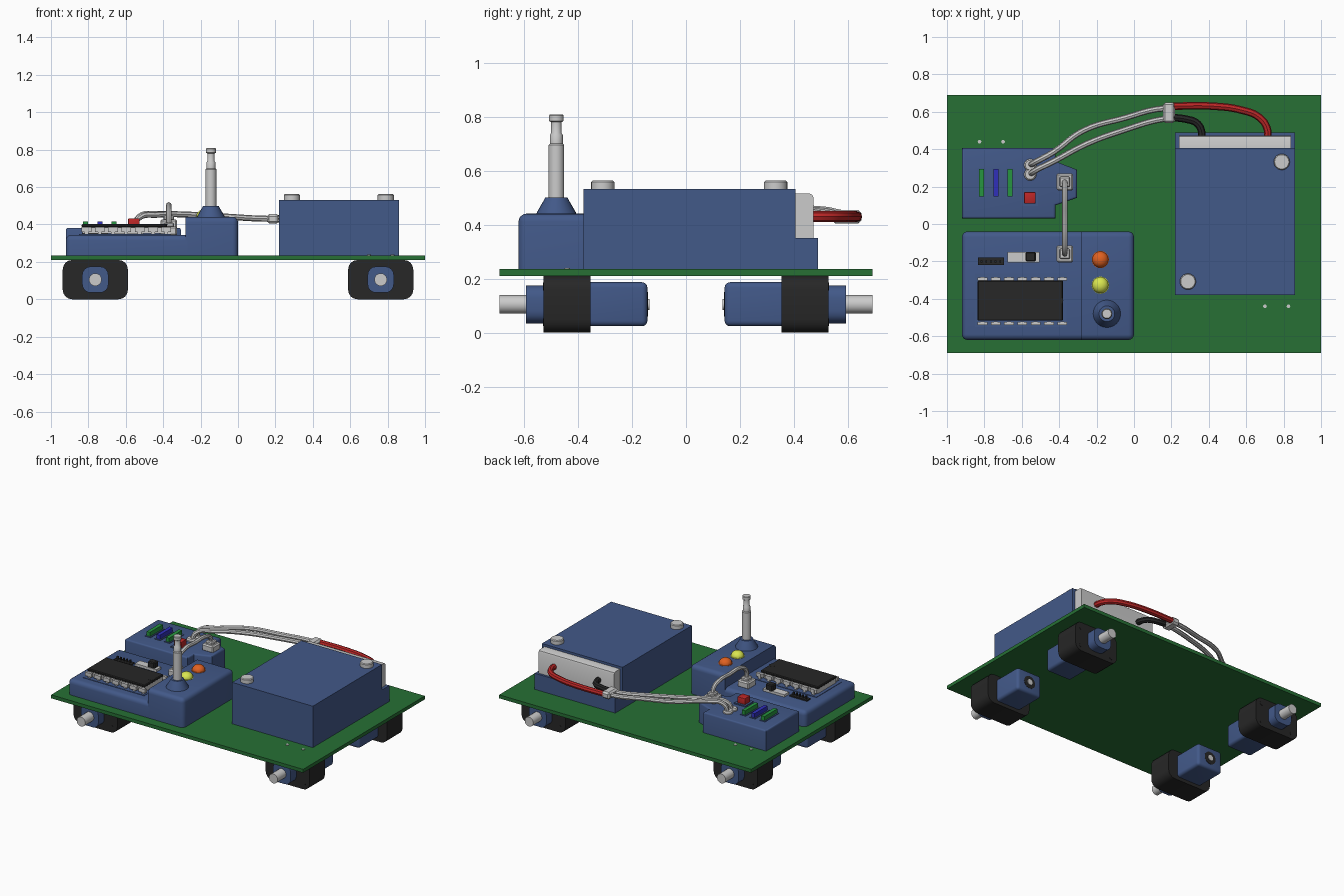
import bpy, bmesh, math
from mathutils import Vector, Matrix

if "Cube" in bpy.data.objects:
    bpy.data.objects.remove(bpy.data.objects["Cube"])

COLORS = dict(blue=(.055, .1, .25), green=(.02, .16, .035), black=(.02, .02, .02), red=(.5, .02, .02),
              orange=(.75, .12, .015), yellow=(.7, .8, .08), fin_green=(.02, .3, .05), fin_blue=(.03, .03, .5))
MATS = {}
for key, c in COLORS.items():
    MATS[key] = bpy.data.materials.new(key)
    MATS[key].diffuse_color = (*c, 1)


def finish(name, bm, color=None, smooth=True):
    bmesh.ops.recalc_face_normals(bm, faces=bm.faces)
    me = bpy.data.meshes.new(name)
    bm.to_mesh(me)
    bm.free()
    ob = bpy.data.objects.new(name, me)
    bpy.context.collection.objects.link(ob)
    if color:
        me.materials.append(MATS[color])
    if smooth:
        bpy.ops.object.select_all(action='DESELECT')
        ob.select_set(True)
        bpy.context.view_layer.objects.active = ob
        bpy.ops.object.shade_smooth_by_angle(angle=math.radians(32))
    return ob


def box(name, x, y, z, color=None, r=0, pick=None, seg=4):
    """Box from ranges; pick(direction, midpoint) chooses the edges to round."""
    bm = bmesh.new()
    bmesh.ops.create_cube(bm, size=1)
    for v in bm.verts:
        v.co = [(a + b) / 2 + c * (b - a) for c, (a, b) in zip(v.co, (x, y, z))]
    if r:
        edges = []
        for e in bm.edges:
            d = e.verts[0].co - e.verts[1].co
            if pick is None or pick(max(range(3), key=lambda i: abs(d[i])), (e.verts[0].co + e.verts[1].co) / 2):
                edges.append(e)
        bmesh.ops.bevel(bm, geom=edges, offset=r, segments=seg, profile=.5, affect='EDGES')
    return finish(name, bm, color)


def lathe(name, loc, profile, color=None, axis='Z', n=24):
    """Stack of (radius, height) rings turned about an axis."""
    bm = bmesh.new()
    rings = [[bm.verts.new((r * math.cos(2 * math.pi * i / n), r * math.sin(2 * math.pi * i / n), h))
              for i in range(n)] for r, h in profile]
    for a, b in zip(rings, rings[1:]):
        for i in range(n):
            bm.faces.new((a[i], a[(i + 1) % n], b[(i + 1) % n], b[i]))
    bm.faces.new(rings[0][::-1])
    bm.faces.new(rings[-1])
    rot = {'Z': Matrix(), 'Y': Matrix.Rotation(-math.pi / 2, 4, 'X'), '-Y': Matrix.Rotation(math.pi / 2, 4, 'X')}[axis]
    bm.transform(Matrix.Translation(loc) @ rot)
    return finish(name, bm, color)


def wire(name, pts, r, color=None):
    """Round cable through a few points."""
    cu = bpy.data.curves.new(name, 'CURVE')
    cu.dimensions, cu.bevel_depth, cu.bevel_resolution, cu.use_fill_caps = '3D', r, 2, True
    sp = cu.splines.new('BEZIER')
    sp.resolution_u = 6
    sp.bezier_points.add(len(pts) - 1)
    for p, co in zip(sp.bezier_points, pts):
        p.co = co
        p.handle_left_type = p.handle_right_type = 'AUTO'
    tmp = bpy.data.objects.new(name + "_path", cu)
    bpy.context.collection.objects.link(tmp)
    bpy.context.view_layer.update()
    me = bpy.data.meshes.new_from_object(tmp.evaluated_get(bpy.context.evaluated_depsgraph_get()))
    bpy.data.objects.remove(tmp)
    bm = bmesh.new()
    bm.from_mesh(me)
    return finish(name, bm, color)


# circuit board chassis
box("board", (-1, 1), (-.69, .69), (.21, .235), "green")

# four motors with gearbox, shaft and mounting screws
along_y = lambda d, m: d == 1
for sx in (-1, 1):
    for sy in (-1, 1):
        tag = ("left" if sx < 0 else "right") + ("_front" if sy < 0 else "_back")
        cx, cz = sx * .763, .105
        span = lambda a, b: tuple(sorted((sy * a, sy * b)))
        out, inw = ('Y', '-Y') if sy > 0 else ('-Y', 'Y')
        box("gearbox_" + tag, (cx - .174, cx + .174), span(.353, .527), (0, .21), "black", .05, along_y)
        box("motor_body_" + tag, (cx - .1, cx + .1), span(.143, .36), (.024, .187), "blue", .02,
            lambda d, m: d == 1 or abs(m.y) < .15)
        box("motor_boss_" + tag, (cx - .07, cx + .07), span(.52, .593), (.035, .175), "blue", .045, along_y)
        lathe("shaft_" + tag, (cx, sy * .58, cz), [(.034, 0), (.034, .11)], None, out)
        lathe("motor_end_ring_" + tag, (cx, sy * .15, cz), [(.045, 0), (.045, .009), (.03, .01)], "black", inw)
        lathe("motor_end_tip_" + tag, (cx, sy * .15, cz), [(.02, 0), (.02, .014)], None, inw)
        for dx in (-.127, .127):
            for dz in (-.066, .066):
                lathe("gearbox_screw_" + tag, (cx + dx, sy * .52, cz + dz), [(.014, 0), (.014, .009)], "black", out, 12)
        for dx in (-.063, .063):
            lathe("mount_pin_" + tag, (cx + dx, sy * .44, .22), [(.01, 0), (.01, .019)], None, 'Z', 12)

# battery box with lower ledge, terminal strip and screws
box("battery_box", (.22, .86), (-.38, .405), (.235, .532), "blue")
box("battery_ledge", (.22, .86), (.40, .488), (.235, .35), "blue")
box("terminal_strip", (.24, .84), (.40, .472), (.345, .515), None, .015, lambda d, m: d == 0 and m.y > .45 and m.z > .4, 2)
for x, y in ((.288, -.308), (.79, .332)):
    lathe("battery_screw", (x, y, .53), [(.043, 0), (.043, .028), (.038, .033)])

# controller module: low deck and tall tower
box("controller_deck", (-.92, -.27), (-.62, -.04), (.235, .345), "blue", .03,
    lambda d, m: m.x < -.9 and (d == 2 or m.z > .3) or d == 0 and m.z > .3)
box("controller_tower", (-.28, 0), (-.62, -.04), (.235, .441), "blue", .03,
    lambda d, m: m.x > -.01 and (d == 2 or m.z > .3) or d == 0 and m.z > .3)

# antenna and indicator lamps
lathe("antenna_base", (-.145, -.48, .436), [(.075, 0), (.072, .01), (.046, .055), (.042, .064)], "blue")
lathe("antenna", (-.145, -.48, .49), [(.029, 0), (.029, .205), (.024, .21), (.024, .242), (.019, .25), (.019, .29),
                                      (.022, .291), (.027, .294), (.027, .314), (.024, .318)])
for nm, y, col in (("orange", -.19, "orange"), ("yellow", -.327, "yellow")):
    dome = [(.043 * math.cos(a * math.pi / 16), .008 + .036 * math.sin(a * math.pi / 16)) for a in range(8)]
    lathe("lamp_" + nm, (-.18, y, .436), [(.046, 0), (.046, .007)] + dome, col)

# chip in its socket
box("chip_socket", (-.85, -.36), (-.55, -.265), (.34, .348), "blue")
box("chip_underside", (-.832, -.383), (-.513, -.307), (.352, .386))
box("chip", (-.836, -.379), (-.517, -.303), (.384, .402), "black", .005, None, 1)
lathe("chip_notch", (-.4, -.41, .398), [(.022, 0), (.022, .005)], "black")
for i in range(7):
    x = -.81 + i * .071
    for s in (-1, 1):
        yc = -.41 + s * .119
        box("chip_leg_shoulder", (x - .026, x + .026), (yc - .012, yc + .006), (.36, .386))
        box("chip_leg", (x - .01, x + .01), (yc - .004, yc + .008), (.342, .386))

# slide switch and pin header
box("switch_plate", (-.675, -.505), (-.205, -.15), (.34, .362))
box("switch_knob", (-.58, -.525), (-.2, -.15), (.35, .402), "black", .006, None, 1)
box("pin_header", (-.835, -.695), (-.22, -.18), (.34, .354), "black")
for i in range(5):
    x = -.815 + i * .025
    box("header_pin", (x - .005, x + .005), (-.205, -.195), (.35, .375), "black")

# sensor module with tapered side tab
bm = bmesh.new()
outline = [(-.92, .03), (-.42, .03), (-.42, .1), (-.305, .14), (-.305, .29), (-.42, .335), (-.42, .405), (-.92, .405)]
base = bm.faces.new([bm.verts.new((x, y, .235)) for x, y in outline])
top = bmesh.ops.extrude_face_region(bm, geom=[base])['geom']
bmesh.ops.translate(bm, vec=(0, 0, .147), verts=[v for v in top if isinstance(v, bmesh.types.BMVert)])
bmesh.ops.bevel(bm, geom=[e for e in bm.edges if all(v.co.z > .3 for v in e.verts)], offset=.012, segments=3,
                profile=.5, affect='EDGES')
finish("sensor_module", bm, "blue")
for x, col in ((-.815, "fin_green"), (-.737, "fin_blue"), (-.662, "fin_green")):
    box("fin_frame", (x - .022, x + .022), (.14, .3), (.375, .386), "blue")
    box("sensor_fin", (x - .013, x + .013), (.147, .293), (.38, .416), col)
box("button_base", (-.602, -.512), (.095, .185), (.375, .39), "blue")
box("button", (-.588, -.526), (.109, .171), (.38, .433), "red", .006, None, 2)

# link cable between the two modules
for nm, y, z in (("front", -.16, .345), ("back", .225, .382)):
    box("link_plug_base_" + nm, (-.415, -.325), (y - .045, y + .045), (z - .005, z + .045), None, .008, None, 1)
    box("link_plug_top_" + nm, (-.398, -.342), (y - .028, y + .028), (z + .04, z + .065), None, .006, None, 1)
wire("link_cable", [(-.37, -.16, .39), (-.37, -.15, .46), (-.37, -.09, .497), (-.37, .04, .5), (-.37, .16, .497),
                    (-.37, .215, .47), (-.37, .225, .42)], .015)

# power cables from the battery through a clip to the sensor module
wire("red_cable", [(.715, .45, .43), (.712, .51, .43), (.67, .57, .43), (.57, .61, .43), (.42, .63, .43),
                   (.2, .63, .43)], .02, "red")
wire("black_cable", [(.362, .45, .43), (.36, .5, .43), (.335, .54, .43), (.28, .56, .43), (.2, .57, .43)], .02, "black")
box("cable_clip", (.155, .22), (.54, .65), (.405, .455), None, .012, None, 1)
wire("power_lead_1", [(.18, .62, .43), (.1, .61, .432), (-.04, .57, .44), (-.27, .5, .452), (-.43, .385, .455),
                      (-.53, .33, .44), (-.555, .315, .37)], .016)
wire("power_lead_2", [(.18, .565, .43), (.1, .55, .432), (-.03, .51, .44), (-.25, .43, .452), (-.43, .335, .452),
                      (-.53, .285, .435), (-.555, .265, .37)], .016)
for y in (.315, .265):
    lathe("lead_socket", (-.555, y, .375), [(.033, 0), (.033, .016), (.026, .024)])

for m in bpy.data.materials:
    if m.users and not m.is_grease_pencil:
        m.use_nodes = True
        m.node_tree.nodes["Principled BSDF"].inputs["Base Color"].default_value = m.diffuse_color
